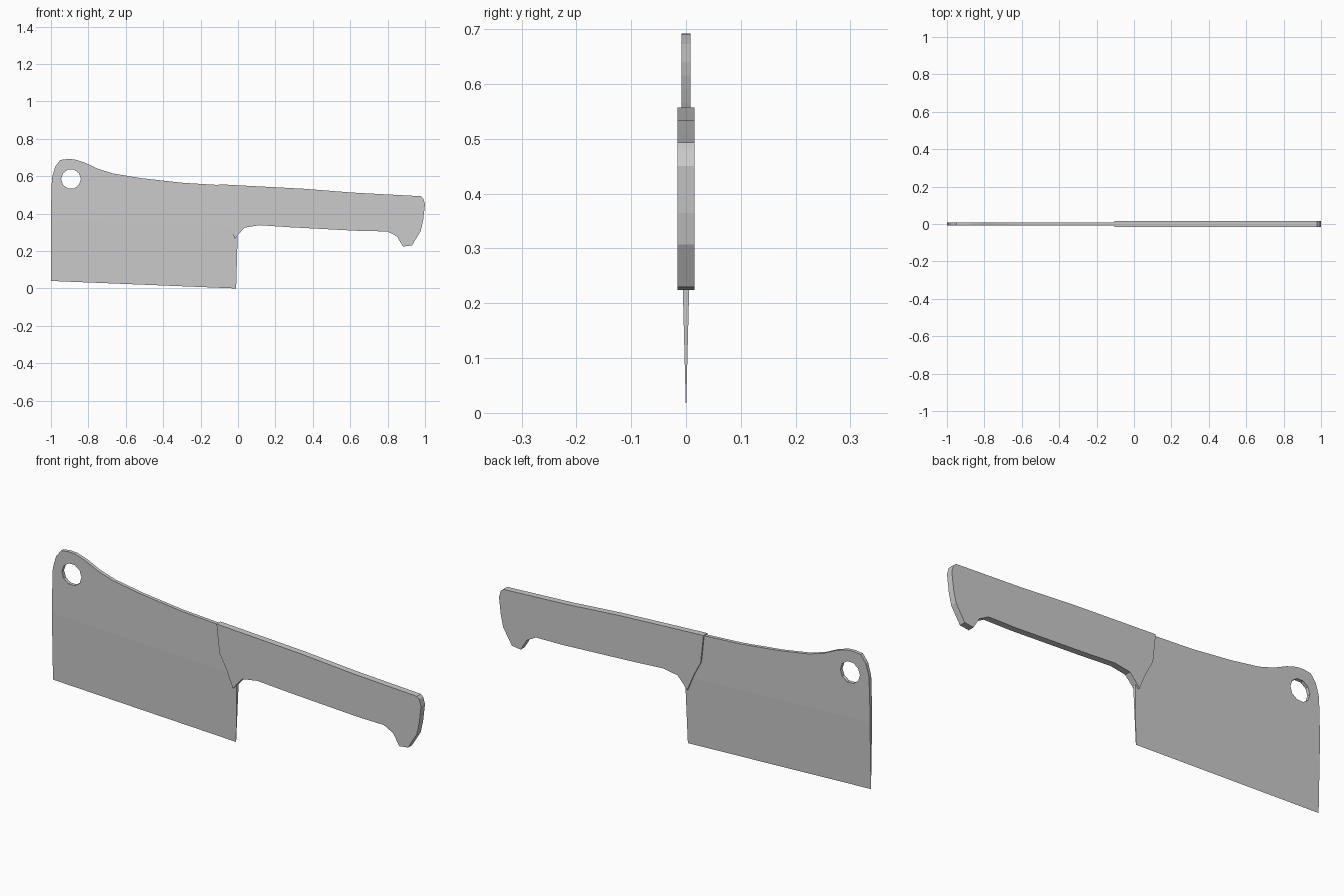
import bpy, bmesh, math
from mathutils import Vector

if "Cube" in bpy.data.objects:
    bpy.data.objects.remove(bpy.data.objects["Cube"])


def edge_z(x):
    return 0.04 * (1 - (x + 1) / 0.99)


def loop(bm, pts):
    vs = [bm.verts.new((x, 0, z)) for x, z in pts]
    return [bm.edges.new((vs[i - 1], vs[i])) for i in range(len(vs))]


def make_plate(name, outline, half, hole=None, taper=None):
    bm = bmesh.new()
    if hole:
        edges = loop(bm, outline) + loop(bm, hole)
        bmesh.ops.triangle_fill(bm, use_beauty=True, edges=edges, normal=(0, -1, 0))
    else:
        bm.faces.new([bm.verts.new((x, 0, z)) for x, z in outline])
    if taper:
        bmesh.ops.bisect_plane(bm, geom=bm.verts[:] + bm.edges[:] + bm.faces[:], dist=1e-5,
                               plane_co=Vector((-1, 0, edge_z(-1) + taper)),
                               plane_no=Vector((0.04 / 0.99, 0, 1)).normalized())
    front = set(bm.verts)
    bmesh.ops.extrude_face_region(bm, geom=bm.faces[:])
    for v in bm.verts:
        t = half
        if taper:
            t *= min(1, max(0, (v.co.z - edge_z(v.co.x)) / taper))
        v.co.y = -t if v in front else t
    bmesh.ops.remove_doubles(bm, verts=bm.verts[:], dist=1e-4)
    bmesh.ops.recalc_face_normals(bm, faces=bm.faces[:])
    mesh = bpy.data.meshes.new(name)
    bm.to_mesh(mesh)
    bm.free()
    ob = bpy.data.objects.new(name, mesh)
    bpy.context.collection.objects.link(ob)
    return ob


# Blade: thins to a sharp lower edge, with a hanging hole
blade = [(-1, 0.04), (-0.01, 0), (-0.002, 0.28), (-0.03, 0.36), (-0.08, 0.55),
         (-0.105, 0.553), (-0.3, 0.565), (-0.52, 0.59), (-0.67, 0.615), (-0.75, 0.64),
         (-0.82, 0.673), (-0.875, 0.69), (-0.91, 0.692), (-0.95, 0.687),
         (-0.978, 0.65), (-0.995, 0.59), (-1, 0.42)]
hole = [(-0.893 + 0.053 * math.cos(a), 0.585 + 0.053 * math.sin(a))
        for a in (math.tau * i / 10 for i in range(10))]
make_plate("blade", blade, 0.0085, hole, taper=0.33)

# Handle: flat slab with a hooked butt
handle = [(-0.105, 0.557), (-0.09, 0.42), (-0.055, 0.355), (-0.016, 0.265),
          (0.0, 0.287), (0.035, 0.325), (0.115, 0.338), (0.28, 0.327), (0.66, 0.307),
          (0.80, 0.305), (0.85, 0.278), (0.882, 0.224), (0.93, 0.23), (0.977, 0.307),
          (0.99, 0.365), (1, 0.45), (0.99, 0.482), (0.978, 0.493), (0.62, 0.512), (0.35, 0.533)]
make_plate("handle", handle, 0.0155)
